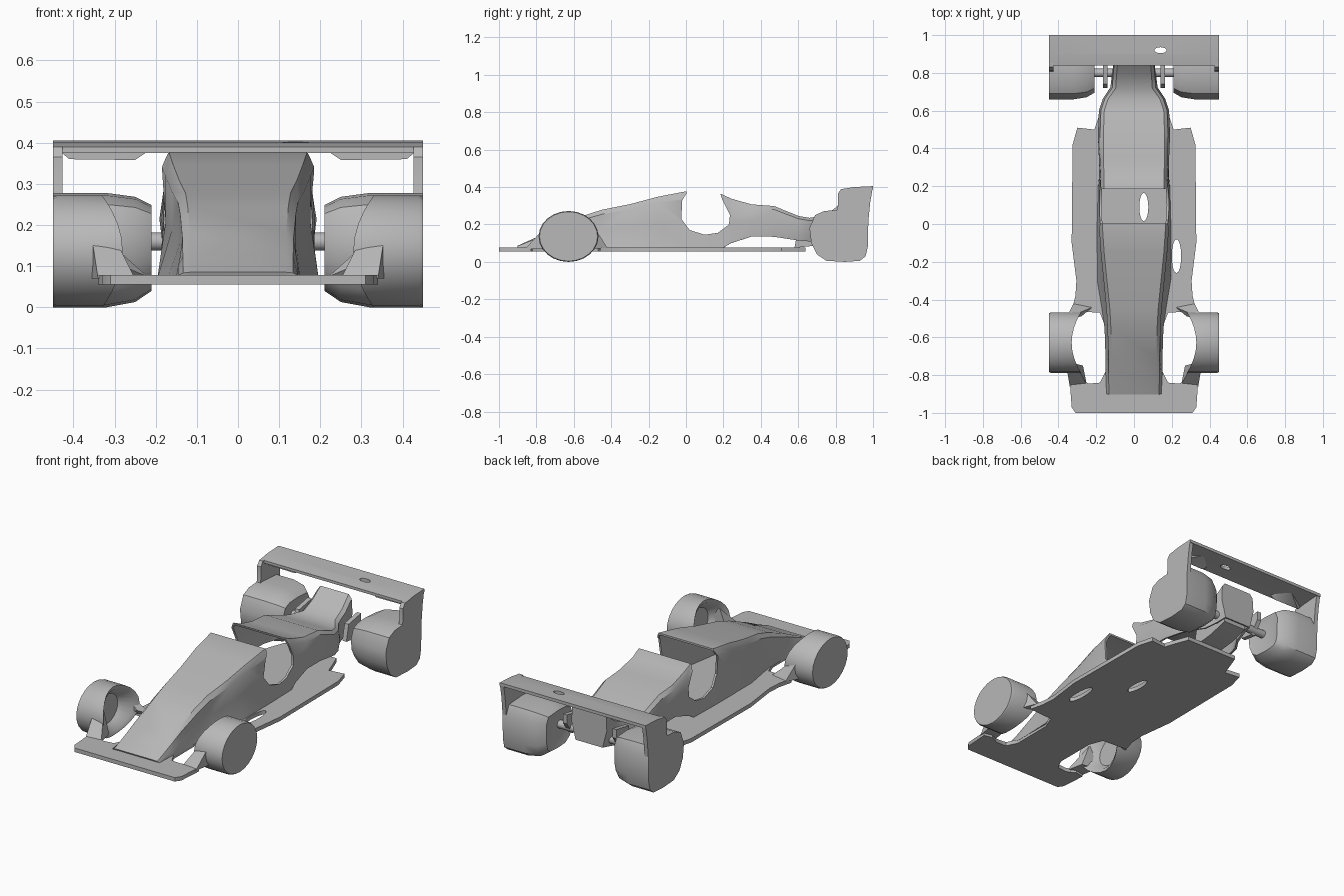
import bpy, bmesh, math

cube = bpy.data.objects.get("Cube")
if cube:
    bpy.data.objects.remove(cube, do_unlink=True)

grey = bpy.data.materials.new("plain grey")
grey.use_nodes = True
grey.diffuse_color = (0.48, 0.48, 0.48, 1)
grey.node_tree.nodes["Principled BSDF"].inputs["Base Color"].default_value = (0.48, 0.48, 0.48, 1)


def finish(name, bm, mirror=False):
    """Turn a bmesh into a named object, optionally doubled across x."""
    if mirror:
        geom = bm.verts[:] + bm.edges[:] + bm.faces[:]
        copy = bmesh.ops.duplicate(bm, geom=geom)["geom"]
        for v in copy:
            if isinstance(v, bmesh.types.BMVert):
                v.co.x = -v.co.x
    bmesh.ops.recalc_face_normals(bm, faces=bm.faces)
    me = bpy.data.meshes.new(name)
    bm.to_mesh(me)
    bm.free()
    me.materials.append(grey)
    obj = bpy.data.objects.new(name, me)
    bpy.context.collection.objects.link(obj)
    shade(me)
    return obj


def shade(me):
    me.shade_smooth()
    me.set_sharp_from_angle(angle=math.radians(35))


def loft(name, rings, mirror=False, closed=True, cap_start=True, cap_end=True):
    """Skin a list of point rings."""
    bm = bmesh.new()
    rows = [[bm.verts.new(p) for p in ring] for ring in rings]
    n = len(rows[0])
    for a, b in zip(rows, rows[1:]):
        for i in range(n if closed else n - 1):
            j = (i + 1) % n
            bm.faces.new((a[i], a[j], b[j], b[i]))
    if cap_start:
        bm.faces.new(rows[0])
    if cap_end:
        bm.faces.new(rows[-1])
    return finish(name, bm, mirror)


def side_prism(name, profile, x0, x1, mirror=False):
    return loft(name, [[(x, y, z) for y, z in profile] for x in (x0, x1)], mirror)


def flat_prism(name, outline, z0, z1, mirror=False):
    return loft(name, [[(x, y, z) for x, y in outline] for z in (z0, z1)], mirror)


def hull(name, points):
    bm = bmesh.new()
    for p in points:
        bm.verts.new(p)
    bmesh.ops.convex_hull(bm, input=bm.verts[:])
    return finish(name, bm, True)


def ellipse(cx, cy, rx, ry, n=16):
    return [(cx + rx * math.cos(i * math.tau / n), cy + ry * math.sin(i * math.tau / n)) for i in range(n)]


def bake(obj, cutters):
    """Apply the modifiers and cuts, then drop the cutters."""
    for c in cutters:
        c.hide_render = True
        mod = obj.modifiers.new("cut", "BOOLEAN")
        mod.operation = "DIFFERENCE"
        mod.object = c
    bpy.context.view_layer.update()
    dg = bpy.context.evaluated_depsgraph_get()
    me = bpy.data.meshes.new_from_object(obj.evaluated_get(dg))
    obj.modifiers.clear()
    obj.data = me
    shade(me)
    for c in cutters:
        bpy.data.objects.remove(c, do_unlink=True)


# Floor with nose plate, wheel gaps and slots
half = [(0.31, -1.0), (0.33, -0.97), (0.34, -0.83), (0.29, -0.82), (0.24, -0.845), (0.18, -0.84),
        (0.15, -0.78), (0.15, -0.55), (0.18, -0.47), (0.33, -0.46), (0.31, -0.38), (0.305, -0.3),
        (0.33, -0.1), (0.325, 0.42), (0.3, 0.51), (0.21, 0.5), (0.19, 0.56), (0.16, 0.64)]
floor = flat_prism("floor", half + [(-x, y) for x, y in reversed(half)], 0.056, 0.078)
bake(floor, [flat_prism("slot", ellipse(x, y, rx, ry), 0, 0.12, True)
             for x, y, rx, ry in ((0.225, -0.17, 0.025, 0.09), (0.052, 0.09, 0.024, 0.075))])

# Body shell: y, half widths at bottom, middle and top, bottom z, top z
stations = [(-0.90, .14, .14, .13, .07, .08), (-0.80, .145, .14, .13, .07, .125),
            (-0.70, .145, .135, .13, .07, .175), (-0.55, .15, .135, .135, .07, .24),
            (-0.45, .165, .14, .14, .07, .273), (-0.30, .19, .155, .155, .07, .303),
            (-0.15, .19, .17, .17, .07, .343), (0.0, .19, .168, .18, .07, .372),
            (0.19, .185, .17, .172, .07, .357), (0.24, .18, .175, .17, .10, .333),
            (0.35, .175, .18, .175, .135, .302), (0.47, .175, .185, .175, .135, .293),
            (0.60, .17, .18, .17, .115, .24), (0.66, .15, .16, .15, .11, .23),
            (0.72, .11, .12, .11, .11, .24), (0.79, .09, .11, .105, .12, .275),
            (0.85, .08, .105, .10, .13, .33)]
rings = []
for y, wb, wm, wt, zb, zt in stations:
    h = zt - zb
    side = [(wb, zb), (wm, zb + 0.5 * h), (wt, zt - 0.1 * h), (wt - 0.015, zt)]
    rings.append([(x, y, z) for x, z in side] + [(-x, y, z) for x, z in reversed(side)])
body = loft("body_shell", rings, closed=False, cap_start=False)
solid = body.modifiers.new("wall", "SOLIDIFY")
solid.thickness = 0.012
solid.offset = 0
cockpit = [(0.002, 0.45), (0.002, 0.365), (-0.02, 0.33), (-0.025, 0.23), (0.02, 0.17), (0.1, 0.145),
           (0.17, 0.155), (0.23, 0.2), (0.235, 0.25), (0.195, 0.33), (0.185, 0.36), (0.185, 0.45)]
bake(body, [side_prism("cockpit_cut", cockpit, -0.3, 0.3)])

# Front wheels, hollow on the inner side
def front_ring(depth, size, bow=0.0):
    pts = ellipse(-0.628, 0.136, 0.16 * size, 0.136 * size, 24)
    return [(depth - bow * ((y + 0.628) / 0.16) ** 2, y, z) for y, z in pts]

loft("front_wheels", [front_ring(0.45, 0.97), front_ring(0.44, 1), front_ring(0.33, 1, 0.05),
                      front_ring(0.335, 0.85, 0.05), front_ring(0.37, 0.6)], True)

# Fairings joining the front wheels to the nose plate and floor
hull("front_fairings", [(.25, -.85, .07), (.34, -.86, .07), (.36, -.74, .2), (.31, -.74, .19),
                        (.27, -.75, .07), (.36, -.74, .07)])
hull("rear_fairings", [(.22, -.44, .075), (.32, -.42, .075), (.28, -.49, .1), (.36, -.5, .2), (.36, -.5, .07)])

# Rear wheels, flat at the back and tapering inward
tyre = [(0.66, 0.18), (0.69, 0.25), (0.74, 0.272), (0.83, 0.278), (0.95, 0.27), (0.975, 0.22),
        (0.972, 0.08), (0.96, 0.03), (0.93, 0.006), (0.85, 0.0), (0.75, 0.006), (0.7, 0.04), (0.67, 0.1)]

def rear_ring(x, size):
    return [(x, 0.8 + (y - 0.8) * size, 0.16 + (z - 0.16) * size) for y, z in tyre]

loft("rear_wheels", [rear_ring(0.45, 1), rear_ring(0.32, 1), rear_ring(0.25, 0.92),
                     rear_ring(0.21, 0.75), rear_ring(0.22, 0.5)], True)

# Rear wing, its end plates and lower ribs
wing = side_prism("rear_wing", [(0.84, 0.375), (0.84, 0.39), (0.9, 0.4), (1.0, 0.405), (1.0, 0.388), (0.9, 0.382)],
                  -0.45, 0.45)
bake(wing, [flat_prism("wing_hole", ellipse(0.14, 0.92, 0.032, 0.016), 0.3, 0.5, True)])
side_prism("wing_end_plates", [(0.8, 0.24), (0.812, 0.3), (0.812, 0.365), (0.83, 0.39), (1.0, 0.405),
                               (0.985, 0.32), (0.973, 0.2)], 0.427, 0.45, True)
hull("wing_ribs", [(.44, .86, .385), (.21, .86, .385), (.25, .86, .358), (.41, .86, .36), (.3, .94, .387)])

# Gearbox, axle and small rear struts
side_prism("gearbox", [(0.58, 0.075), (0.6, 0.18), (0.7, 0.22), (0.84, 0.22), (0.83, 0.12), (0.72, 0.09)], -0.07, 0.07)
side_prism("rear_axle", ellipse(0.8, 0.16, 0.022, 0.022, 12), -0.23, 0.23)
side_prism("rear_struts", [(0.72, 0.14), (0.74, 0.23), (0.85, 0.25), (0.85, 0.2), (0.8, 0.13)], 0.14, 0.165, True)
